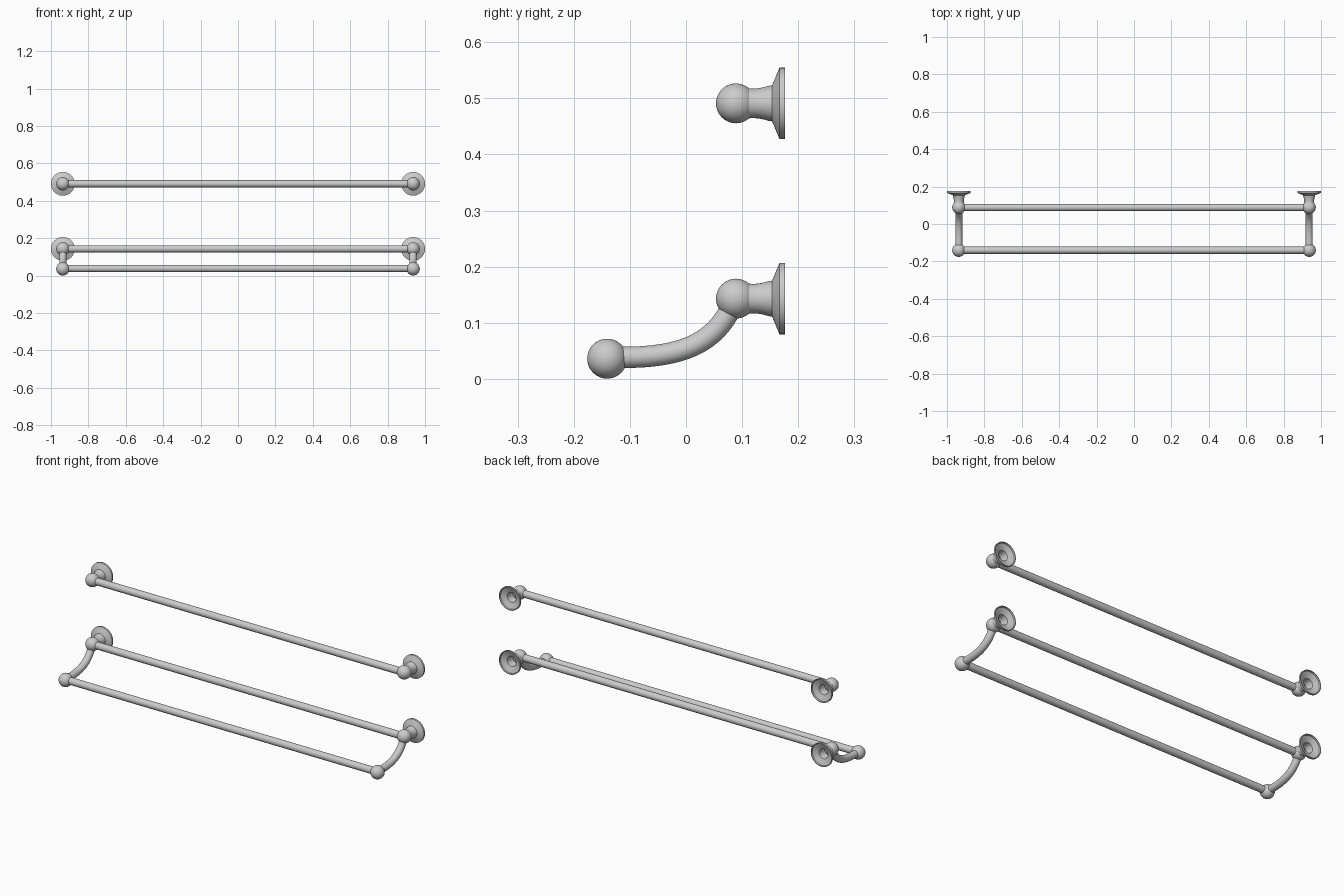
import bpy, bmesh, math
from mathutils import Matrix, Vector

if "Cube" in bpy.data.objects:
    bpy.data.objects.remove(bpy.data.objects["Cube"])

X = 0.9365            # mount position left/right
Y_BACK, Y_FRONT = 0.088, -0.1405
Z_TOP, Z_MID, Z_LOW = 0.491, 0.143, 0.036
BALL_R, TUBE_R = 0.0355, 0.019


def finish(bm, name, loc, angle=35):
    bmesh.ops.recalc_face_normals(bm, faces=bm.faces)
    me = bpy.data.meshes.new(name)
    bm.to_mesh(me)
    bm.free()
    ob = bpy.data.objects.new(name, me)
    ob.location = loc
    bpy.context.collection.objects.link(ob)
    bpy.ops.object.select_all(action='DESELECT')
    ob.select_set(True)
    bpy.context.view_layer.objects.active = ob
    bpy.ops.object.shade_smooth_by_angle(angle=math.radians(angle))
    return ob


def lathe_y(name, profile, loc, n=48):
    """Revolve (radius, y) points around the y axis."""
    bm = bmesh.new()
    vs = [bm.verts.new((r, y, 0)) for r, y in profile]
    es = [bm.edges.new(p) for p in zip(vs, vs[1:])]
    bmesh.ops.spin(bm, geom=vs + es, cent=(0, 0, 0), axis=(0, 1, 0),
                   angle=math.tau, steps=n)
    bmesh.ops.remove_doubles(bm, verts=bm.verts, dist=1e-5)
    return finish(bm, name, loc)


def ball(name, loc):
    bm = bmesh.new()
    bmesh.ops.create_uvsphere(bm, u_segments=40, v_segments=24, radius=BALL_R)
    return finish(bm, name, loc)


def bar(name, y, z):
    bm = bmesh.new()
    bmesh.ops.create_cone(bm, cap_ends=True, segments=40, radius1=TUBE_R,
                          radius2=TUBE_R, depth=2 * X,
                          matrix=Matrix.Rotation(math.pi / 2, 4, 'Y'))
    return finish(bm, name, (0, y, z))


def arm(name, x):
    """Round tube swept along a bezier in the side plane."""
    p = [Vector(v) for v in ((0, Y_FRONT, 0.039), (0, 0.005, 0.033),
                             (0, 0.058, 0.07), (0, Y_BACK, Z_MID))]
    bm = bmesh.new()
    rings, n, steps = [], 32, 28
    for i in range(steps + 1):
        t = i / steps
        s = 1 - t
        c = p[0]*s**3 + p[1]*3*s*s*t + p[2]*3*s*t*t + p[3]*t**3
        d = ((p[1]-p[0])*s*s + (p[2]-p[1])*2*s*t + (p[3]-p[2])*t*t).normalized()
        side = Vector((1, 0, 0))
        up = side.cross(d)
        rings.append([bm.verts.new(c + TUBE_R * (side*math.cos(a) + up*math.sin(a)))
                      for a in (math.tau*k/n for k in range(n))])
    for a, b in zip(rings, rings[1:]):
        for k in range(n):
            bm.faces.new((a[k], a[(k+1) % n], b[(k+1) % n], b[k]))
    bm.faces.new(rings[0])
    bm.faces.new(rings[-1])
    return finish(bm, name, (x, 0, 0))


# neck with waist, flared flange, then the hollow back
MOUNT = [(0.028, 0.105), (0.0266, 0.113), (0.0262, 0.121), (0.027, 0.130),
         (0.029, 0.140), (0.0312, 0.147), (0.032, 0.1535),
         (0.0635, 0.1665), (0.0635, 0.1765), (0.060, 0.1765),
         (0.058, 0.170), (0.027, 0.158), (0.025, 0.145), (0.022, 0.110)]

for side, x in (("left", -X), ("right", X)):
    for level, z in (("upper", Z_TOP), ("lower", Z_MID)):
        lathe_y(f"{level}_wall_mount_{side}", MOUNT, (x, 0, z))
        ball(f"{level}_ball_{side}", (x, Y_BACK + 0.001, z))
    # curved arm carrying the front bar
    arm(f"curved_arm_{side}", x)
    ball(f"front_ball_{side}", (x, Y_FRONT, Z_LOW))

# three long rails
bar("upper_rail", Y_BACK, Z_TOP)
bar("lower_rail", Y_BACK, Z_MID)
bar("front_rail", Y_FRONT, Z_LOW + 0.002)
